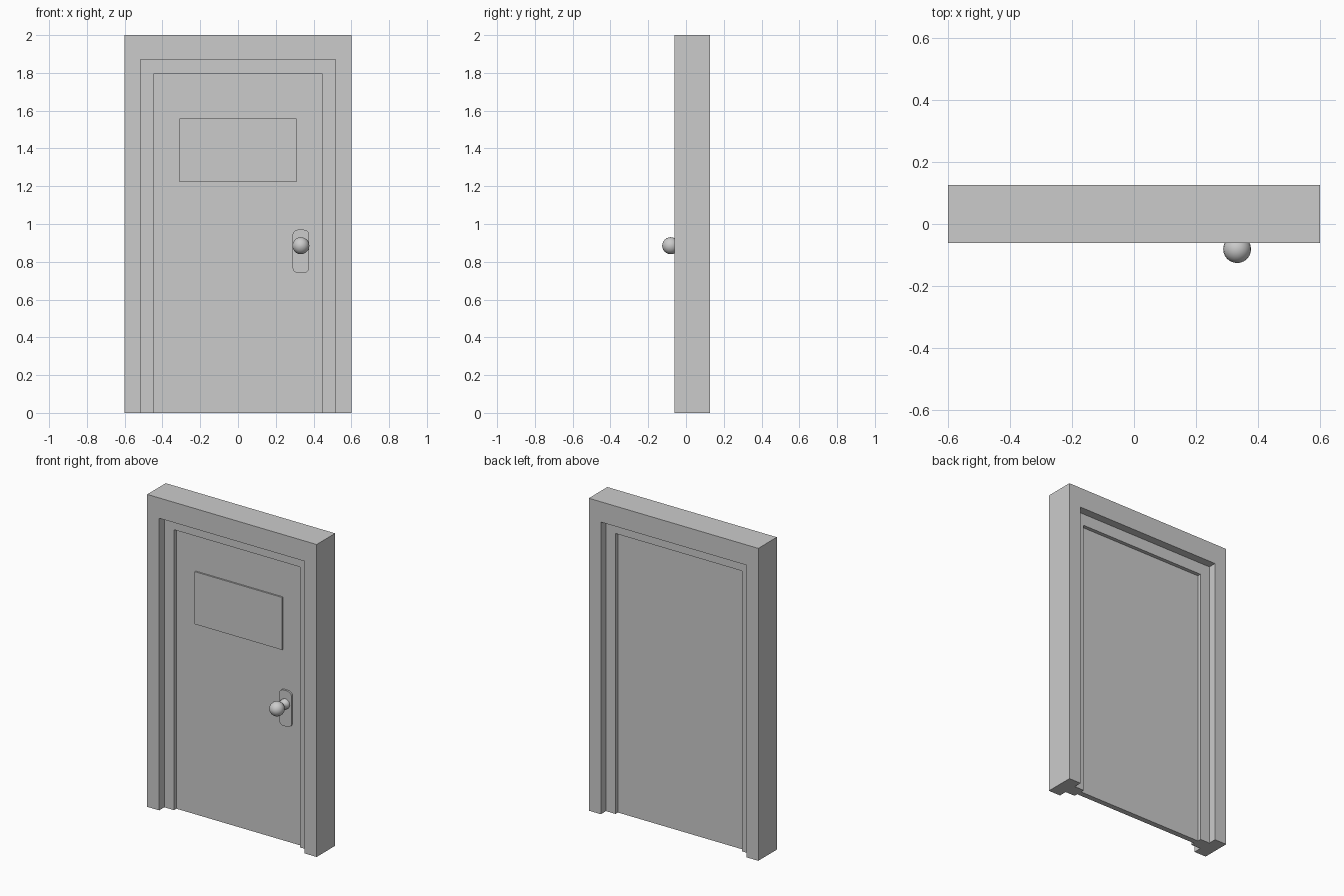
import bpy, bmesh
from math import sin, cos, pi, radians

if "Cube" in bpy.data.objects:
    bpy.data.objects.remove(bpy.data.objects["Cube"])

FRONT, BACK = -0.0615, 0.126      # frame faces
STOP, LEAF = 0.052, 0.076         # recess depths of the stop and the door leaf
LEAF_FRONT, LEAF_BACK = FRONT + LEAF, BACK - LEAF


def make(name, verts, faces):
    mesh = bpy.data.meshes.new(name)
    mesh.from_pydata(verts, [], faces)
    bm = bmesh.new()
    bm.from_mesh(mesh)
    bmesh.ops.recalc_face_normals(bm, faces=bm.faces)
    bm.to_mesh(mesh)
    bm.free()
    obj = bpy.data.objects.new(name, mesh)
    bpy.context.collection.objects.link(obj)
    return obj


def slab(name, outline, y0, y1):
    """Extrude an (x, z) outline between two y values."""
    n = len(outline)
    verts = [(x, y, z) for y in (y0, y1) for x, z in outline]
    faces = [tuple(range(n)), tuple(range(n, 2 * n))]
    faces += [(i, (i + 1) % n, (i + 1) % n + n, i + n) for i in range(n)]
    return make(name, verts, faces)


def rect(x0, x1, z0, z1):
    return [(x0, z0), (x1, z0), (x1, z1), (x0, z1)]


def rounded_rect(cx, cz, w, h, r, steps=6):
    pts = []
    for k, (sx, sz) in enumerate([(1, 1), (-1, 1), (-1, -1), (1, -1)]):
        for i in range(steps + 1):
            a = pi / 2 * (k + i / steps)
            pts.append((cx + sx * (w / 2 - r) + r * cos(a),
                        cz + sz * (h / 2 - r) + r * sin(a)))
    return pts


def lathe(name, cx, cz, profile, segs=20):
    """Spin a (radius, y) profile around a y-parallel axis."""
    verts = [(cx + r * cos(2 * pi * s / segs), y, cz + r * sin(2 * pi * s / segs))
             for r, y in profile for s in range(segs)]
    faces = [(j * segs + s, j * segs + (s + 1) % segs,
              (j + 1) * segs + (s + 1) % segs, (j + 1) * segs + s)
             for j in range(len(profile) - 1) for s in range(segs)]
    last = (len(profile) - 1) * segs
    faces += [tuple(range(segs)), tuple(range(last, last + segs))]
    return make(name, verts, faces)


# Door frame: stepped section (side inset, top inset, y) swept up, across and down
section = [(0, 0, FRONT), (0.085, 0.13, FRONT), (0.085, 0.13, FRONT + STOP),
           (0.153, 0.205, FRONT + STOP), (0.153, 0.205, BACK - STOP),
           (0.085, 0.13, BACK - STOP), (0.085, 0.13, BACK), (0, 0, BACK)]
n = len(section)
verts = []
for sx, top in [(-1, False), (-1, True), (1, True), (1, False)]:
    verts += [(sx * (0.6 - s), y, 2 - t if top else 0) for s, t, y in section]
faces = [(k * n + i, k * n + (i + 1) % n, (k + 1) * n + (i + 1) % n, (k + 1) * n + i)
         for k in range(3) for i in range(n)]
faces += [tuple(range(n)), tuple(range(3 * n, 4 * n))]
make("door_frame", verts, faces)

# Door leaf and raised front panel
slab("door_leaf", rect(-0.447, 0.447, 0, 1.795), LEAF_FRONT, LEAF_BACK)
slab("raised_panel", rect(-0.31, 0.31, 1.222, 1.558), LEAF_FRONT - 0.01, LEAF_FRONT)

# Handle plate
KX, KZ = 0.333, 0.885
slab("handle_plate", rounded_rect(KX, 0.855, 0.088, 0.23, 0.03),
     LEAF_FRONT - 0.012, LEAF_FRONT)

# Knob: flared collar, neck and ball
R, KY = 0.045, -0.081
profile = [(0.032, LEAF_FRONT - 0.01), (0.032, -0.008), (0.027, -0.016),
           (0.021, -0.024), (0.02, -0.041)]
profile += [(R * sin(radians(a)), KY + R * cos(radians(a)))
            for a in (30, 45, 60, 75, 90, 105, 120, 135, 150, 165, 177)]
knob = lathe("door_knob", KX, KZ, profile)
bpy.context.view_layer.objects.active = knob
knob.select_set(True)
bpy.ops.object.shade_smooth_by_angle(angle=radians(35))
